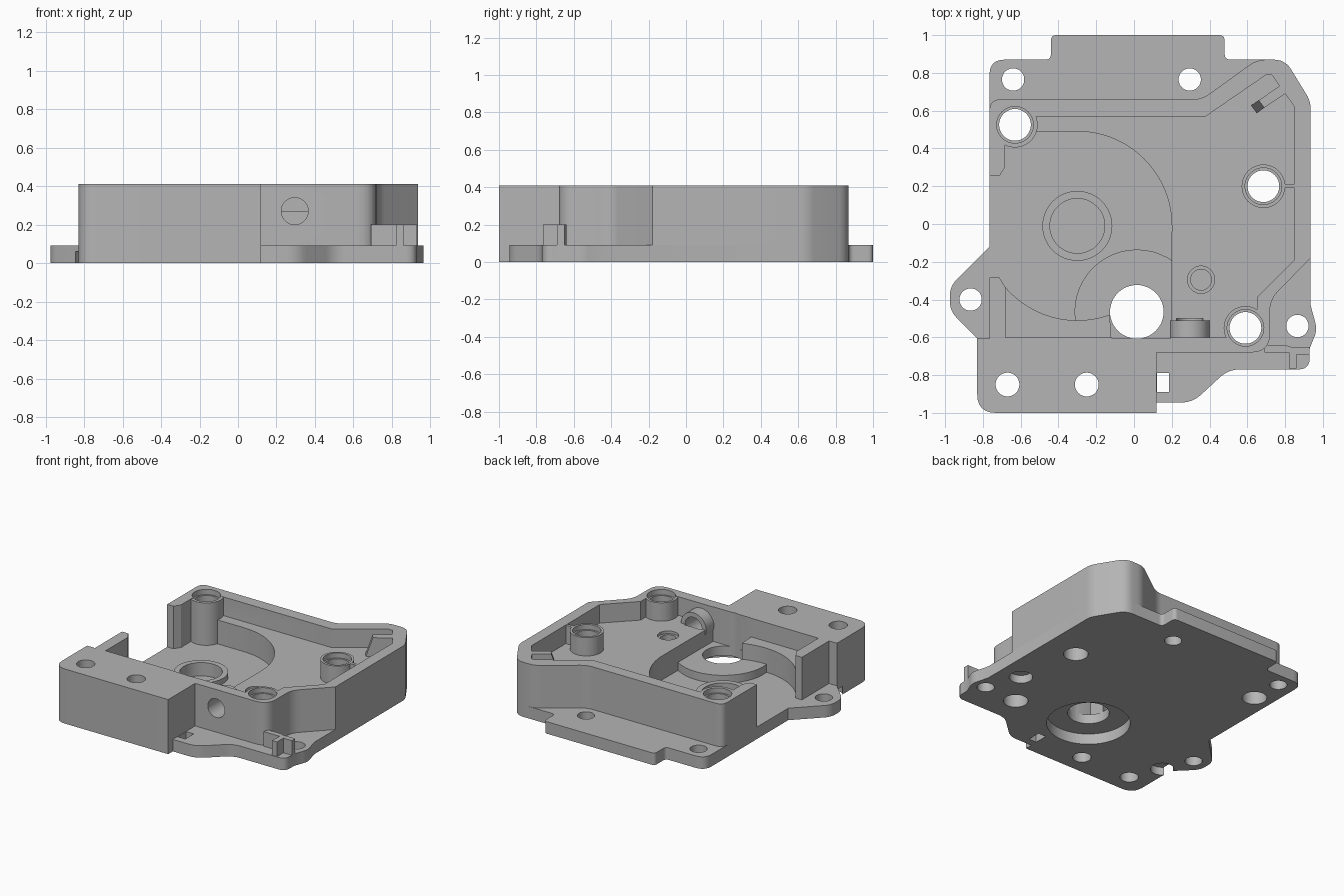
import bpy, bmesh, math
from mathutils import Vector

cube = bpy.data.objects.get("Cube")
if cube:
    bpy.data.objects.remove(cube, do_unlink=True)

PLATE, FLOOR, TOP = 0.09, 0.27, 0.41

metal = bpy.data.materials.new("grey_metal")
metal.use_nodes = True
metal.diffuse_color = (0.46, 0.46, 0.46, 1)
metal.node_tree.nodes["Principled BSDF"].inputs["Base Color"].default_value = metal.diffuse_color


def make(name, bm):
    bmesh.ops.recalc_face_normals(bm, faces=bm.faces)
    mesh = bpy.data.meshes.new(name)
    bm.to_mesh(mesh)
    bm.free()
    mesh.materials.append(metal)
    obj = bpy.data.objects.new(name, mesh)
    bpy.context.scene.collection.objects.link(obj)
    return obj


def rounded(points, steps=6):
    """Outline with corners eased by the optional third value of a point."""
    out = []
    for i, p in enumerate(points):
        c = Vector(p[:2])
        if len(p) == 2:
            out.append(c)
            continue
        before = Vector(points[i - 1][:2])
        after = Vector(points[(i + 1) % len(points)][:2])
        a = c + (before - c).normalized() * p[2]
        b = c + (after - c).normalized() * p[2]
        for k in range(steps + 1):
            t = k / steps
            out.append(a * (1 - t) ** 2 + c * 2 * t * (1 - t) + b * t * t)
    return out


def prism(name, points, z0, z1):
    bm = bmesh.new()
    face = bm.faces.new([bm.verts.new((p.x, p.y, z0)) for p in rounded(points)])
    ext = bmesh.ops.extrude_face_region(bm, geom=[face])
    verts = [g for g in ext["geom"] if isinstance(g, bmesh.types.BMVert)]
    bmesh.ops.translate(bm, vec=(0, 0, z1 - z0), verts=verts)
    return make(name, bm)


def arc(cx, cy, r, start, end, n=32):
    angles = [math.radians(start + (end - start) * i / n) for i in range(n + 1)]
    return [(cx + r * math.cos(a), cy + r * math.sin(a)) for a in angles]


def cylinder(name, x, y, r, z0, z1):
    return prism(name, arc(x, y, r, 0, 360, 48)[:-1], z0, z1)


def box(name, x0, x1, y0, y1, z0, z1):
    return prism(name, [(x0, y0), (x1, y0), (x1, y1), (x0, y1)], z0, z1)


def lay_along_y(obj, y0, x, z):
    """Turn an upright cylinder made at the origin so that it runs along y."""
    for v in obj.data.vertices:
        a, b, c = v.co
        v.co = (x + a, y0 + c, z - b)
    return obj


def cut(targets, cutter):
    for obj in targets:
        mod = obj.modifiers.new("cut", "BOOLEAN")
        mod.operation, mod.solver, mod.object = "DIFFERENCE", "EXACT", cutter
        bpy.context.view_layer.update()
        graph = bpy.context.evaluated_depsgraph_get()
        mesh = bpy.data.meshes.new_from_object(obj.evaluated_get(graph))
        obj.modifiers.clear()
        obj.data = mesh
    bpy.data.objects.remove(cutter, do_unlink=True)


# Base flange
plate = prism("base_plate", [
    (-.83, -1, .1), (.12, -1), (.12, -.945), (.31, -.945, .06), (.5, -.77, .06),
    (.93, -.77, .06), (.93, -.66), (.97, -.56, .04), (.935, -.43), (.935, .65, .04),
    (.8, .87, .06), (.48, .87, .03), (.48, 1, .03), (-.44, 1, .03), (-.44, .87, .03),
    (-.765, .87, .08), (-.765, -.12), (-.975, -.33, .05), (-.975, -.46, .05),
    (-.83, -.605)], 0, PLATE)

# Housing with walls and front block
housing = prism("housing", [
    (-.83, -1, .1), (.12, -1), (.12, -.68), (.72, -.68, .1), (.72, -.4, .06),
    (.935, -.18), (.935, .65, .04), (.8, .87, .06), (.65, .87, .05), (.36, .66, .05),
    (-.765, .66, .06), (-.765, -.605), (-.83, -.605)], PLATE, TOP)

# Upper chamber, leaving a short rib in the back corner
cut([housing], prism("chamber_cutter", [
    (-.68, -.6), (.6, -.6), (.65, -.5), (.65, -.39), (.85, -.19), (.85, .62),
    (.8, .69), (.69, .615), (.66, .655), (.77, .73), (.73, .79), (.7, .79),
    (.38, .57), (-.55, .57), (-.68, .5), (-.68, .3), (-.71, .25), (-.9, .25),
    (-.9, -.28), (-.71, -.28), (-.68, -.33)], FLOOR, 0.5))

# Deep round pocket, leaving a raised disc around the large hole
pocket = prism("pocket_cutter", [(.197, -.603)] + arc(-.3, -.01, .5, 0, 90) + [
    (-.56, .49), (-.683, .42), (-.683, .3), (-.713, .253), (-.95, .253),
    (-.95, -.283), (-.713, -.283)] + arc(-.3, -.01, .5, 220, 290) + [(-.12, -.603)],
    0.05, 0.5)
cut([pocket], cylinder("disc_cutter", .015, -.465, .33, -.1, .15))
cut([housing], pocket)

# Screw bosses
bosses = []
for name, x, y, r in (("back_left_boss", -.63, .525, .12),
                      ("right_boss", .685, .2, .115),
                      ("front_boss", .59, -.55, .115)):
    boss = cylinder(name, x, y, r, PLATE, TOP - .002)
    bosses.append(boss)
    cut([boss, housing], cylinder("seat_cutter", x, y, .097, TOP - .04, .5))
    cut([boss, housing, plate], cylinder("hole_cutter", x, y, .084, -.1, .5))

# Flange holes
for x, y in ((-.64, .765), (.295, .765), (.865, -.54), (-.865, -.4)):
    cut([plate], cylinder("hole_cutter", x, y, .059, -.1, .3))
for x in (-.67, -.25):
    cut([plate, housing], cylinder("hole_cutter", x, -.85, .063, -.1, .5))
cut([plate], box("slot_cutter", .122, .185, -.89, -.79, -.1, .3))

# Large hole with its recess underneath
cut([plate, housing], cylinder("hole_cutter", .015, -.465, .142, -.1, .5))
cut([plate], cylinder("recess_cutter", .015, -.465, .285, -.1, .08))

# Blind holes under the plate
for x, y in ((.77, -.28), (-.77, -.62)):
    cut([plate], cylinder("blind_cutter", x, y, .08, -.1, .06))

# Bearing seat in the pocket
collar = cylinder("bearing_collar", -.3, -.01, .185, PLATE, .13)
cut([collar, plate], cylinder("seat_cutter", -.3, -.01, .145, .03, .3))

# Stepped blind hole in the upper floor
cut([housing], cylinder("step_cutter", .355, -.295, .072, .25, .5))
cut([housing], cylinder("step_cutter", .355, -.295, .055, .13, .5))

# Side port through the front wall
port = lay_along_y(cylinder("side_port_boss", 0, 0, .105, 0, .11), -.62, .295, FLOOR)
cut([port, housing],
    lay_along_y(cylinder("port_cutter", 0, 0, .07, 0, .25), -.75, .295, FLOOR))

# Web joining the right boss to the wall
web = box("boss_web", .79, .87, .19, .212, FLOOR - .01, TOP - .002)

# Sloped end of the corner rib
bm = bmesh.new()
for x, y, z in ((.69, .615, FLOOR), (.66, .655, FLOOR), (.69, .615, TOP),
                (.66, .655, TOP), (.65, .588, FLOOR), (.62, .628, FLOOR)):
    bm.verts.new((x, y, z))
bmesh.ops.convex_hull(bm, input=bm.verts)
ramp = make("corner_rib_ramp", bm)

# Low clip on the front right flange
clip = prism("flange_clip", [
    (.69, -.68), (.82, -.68), (.82, -.765), (.86, -.765), (.86, -.69), (.93, -.69),
    (.93, -.65), (.83, -.65), (.8, -.64), (.69, -.64)], PLATE, .2)

# Smooth curved walls, sharp edges
bpy.ops.object.select_all(action="DESELECT")
for obj in [plate, housing, collar, port, web, ramp, clip] + bosses:
    obj.select_set(True)
bpy.context.view_layer.objects.active = housing
bpy.ops.object.shade_smooth_by_angle(angle=math.radians(30))
